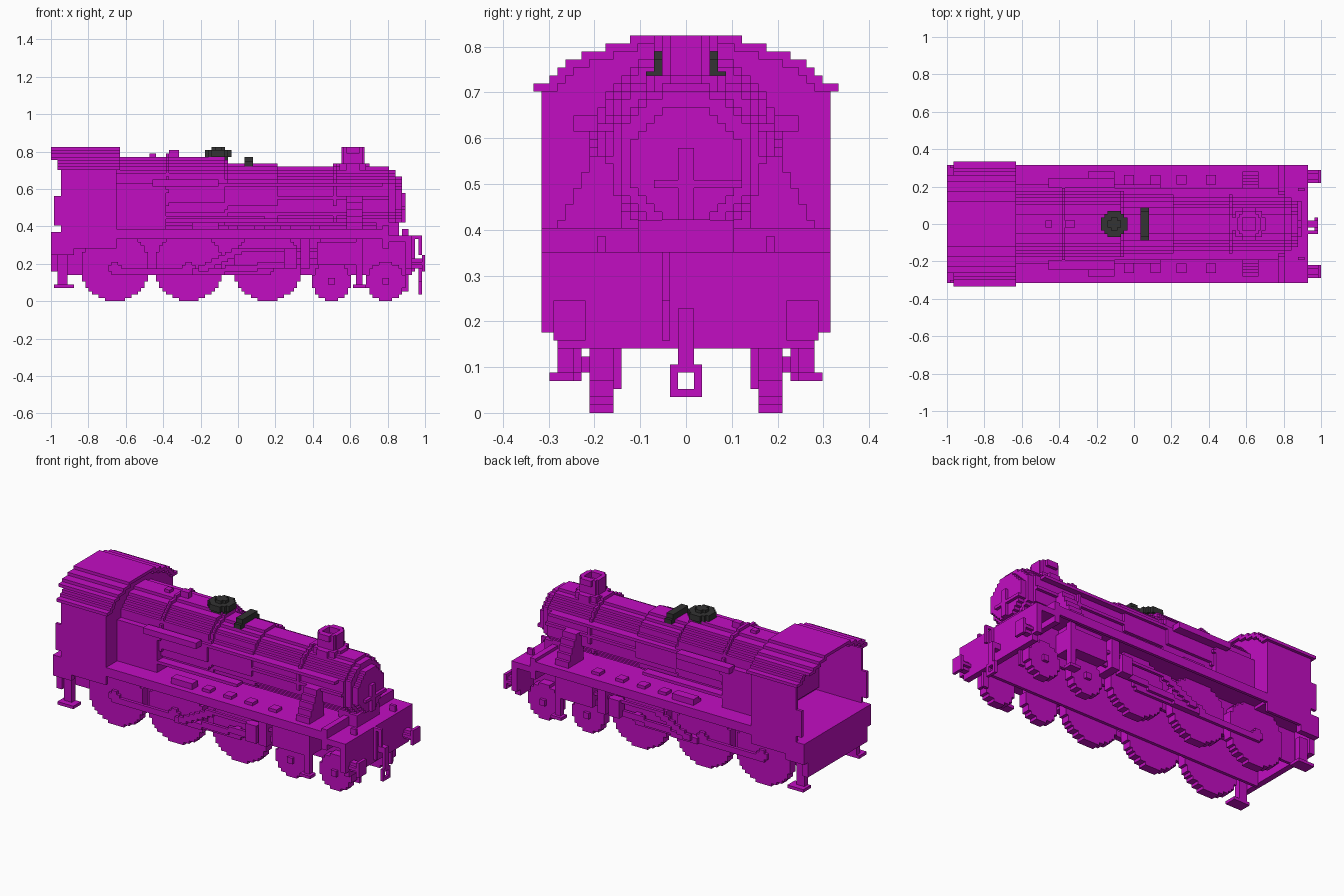
import bpy, bmesh, math

U = 2 / 114  # size of one cube cell; every part is placed in whole cells

cube = bpy.data.objects.get("Cube")
if cube:
    bpy.data.objects.remove(cube, do_unlink=True)


def material(name, red, green, blue):
    mat = bpy.data.materials.new(name)
    mat.use_nodes = True
    mat.diffuse_color = (red, green, blue, 1)
    mat.node_tree.nodes["Principled BSDF"].inputs["Base Color"].default_value = (red, green, blue, 1)
    return mat


magenta = material("magenta_paint", 0.54, 0.004, 0.54)
charcoal = material("charcoal", 0.033, 0.033, 0.033)


def finish(name, bm, mat):
    bmesh.ops.recalc_face_normals(bm, faces=bm.faces)
    bmesh.ops.scale(bm, vec=(U, U, U), verts=bm.verts)
    mesh = bpy.data.meshes.new(name)
    bm.to_mesh(mesh)
    bm.free()
    mesh.materials.append(mat)
    obj = bpy.data.objects.new(name, mesh)
    bpy.context.scene.collection.objects.link(obj)
    return obj


def box(name, x, y, z, mat=magenta, both=False):
    """Block from three (low, high) ranges, optionally repeated on the other side."""
    bm = bmesh.new()
    for side in ((1, -1) if both else (1,)):
        verts = bmesh.ops.create_cube(bm, size=1)["verts"]
        for v in verts:
            v.co = [(r[0] + r[1]) / 2 + c * (r[1] - r[0]) for c, r in zip(v.co, (x, y, z))]
            v.co.y *= side
    return finish(name, bm, mat)


def pair(name, x, y, z, mat=magenta):
    return box(name, x, y, z, mat, both=True)


def prism(name, rows, axis, mid, base, span, mat=magenta, both=False):
    """Extrude a stepped, symmetric outline given by the half width of each row."""
    right = []
    for i, w in enumerate(rows):
        for p in ((w, i), (w, i + 1)):
            if not right or right[-1] != p:
                right.append(p)
    outline = right + [(-w, h) for w, h in reversed(right)]
    place = {"x": lambda a, b, d: (d, mid[1] + a, base + b),
             "y": lambda a, b, d: (mid[0] + a, d, base + b),
             "z": lambda a, b, d: (mid[0] + a, mid[1] + b, d)}[axis]
    bm = bmesh.new()
    for side in ((1, -1) if both else (1,)):
        rings = []
        for d in span:
            ring = []
            for a, b in outline:
                p = place(a, b, d)
                ring.append(bm.verts.new((p[0], p[1] * side, p[2])))
            rings.append(ring)
            bm.faces.new(ring)
        for i in range(len(outline)):
            j = (i + 1) % len(outline)
            bm.faces.new((rings[0][i], rings[0][j], rings[1][j], rings[1][i]))
    return finish(name, bm, mat)


def circle(radius):
    count = round(radius * 2)
    return [max(1, round(math.sqrt(radius ** 2 - (i + 0.5 - radius) ** 2))) for i in range(count)]


def tube(name, radius, base, x):
    return prism(name, circle(radius), "x", (0, 0), base, x)


def post(name, radius, x, z, mat=magenta):
    return prism(name, circle(radius), "z", (x, -radius), 0, z, mat)


# Boiler, firebox and smokebox
prism("firebox", [12] * 14 + circle(11)[14:], "x", (0, 0), 22, (-37, -22))
tube("boiler_rear", 11, 22, (-22, -4))
tube("boiler_middle", 10, 22, (-4, 11))
tube("smokebox", 9.5, 22, (11, 46))
tube("smokebox_rim", 8.5, 23, (46, 48))
tube("smokebox_door", 7, 24, (48, 50))
box("door_bar", (50, 51), (-4, 7), (28, 29))
box("door_handle", (50, 51), (-1, 1), (24, 33))
for i, x in enumerate((-22, -4, 11, 29)):
    radius = (11.5, 10.5, 10, 10)[i]
    tube("boiler_band", radius, 22, (x, x + 1))
pair("handrail", (-26, -6), (11, 14), (35, 37))
pair("front_handrail", (-6, 44), (9, 11), (35, 36))
pair("boiler_pipe", (-36, 8), (9, 12), (25, 26))

# Chimney with a hollow cap
post("chimney_base", 5, 35, (40, 42))
post("chimney_stem", 2.5, 35, (41, 45))
pair("chimney_cap_side", (32, 38), (2, 3), (42, 47))
pair("chimney_lip_side", (33, 37), (3, 4), (45, 47))
for low, high in ((31.5, 33), (37, 38.5)):
    box("chimney_cap_end", (low, high), (-2, 2), (42, 47))

# Dark dome and valve cover
for radius, low, high in ((3, 43, 44), (4, 44, 46), (2, 46, 47)):
    post("dome", radius, -6, (low, high), charcoal)
box("valve_top", (2, 4.5), (-4, 4), (42, 44), charcoal)
pair("valve_side", (2, 4.5), (3, 5), (41, 42.5), charcoal)
box("whistle", (-27, -25), (-1, 1), (43, 45))
box("vent", (-37 + 0.5, -34), (-1, 1), (43, 44))
box("filler", (-21, -18), (-1, 1), (43, 46))

# Cab with an arched roof and open back
pair("cab_side", (-54, -37), (17, 18), (16, 40))
pair("cab_side_rear_edge", (-56, -54), (17, 18), (23, 32))
arch = [19, 17, 16, 15, 13, 10, 7]
prism("cab_front", [18] * 18 + arch[1:], "x", (0, 0), 22, (-38, -37))
for i, w in enumerate(arch):
    inner = arch[i + 1] - 1 if i + 1 < len(arch) else 0
    back = -55 if i < 3 else -57
    pair("cab_roof", (back, -36), (inner, w), (40 + i, 41 + i))
box("cab_floor", (-57, -37), (-18, 18), (19, 21))
box("rear_beam", (-57, -55), (-18, 18), (14, 19))
box("rear_beam_lower", (-57, -55), (-16, 16), (9, 14))
pair("rear_valance", (-55, -50), (16, 18), (14, 20))
pair("cab_step_post", (-55, -52), (13, 15), (5, 14))
pair("cab_step", (-56, -50), (13, 17), (4, 5))

# Running plate, frames and front platform
box("running_plate", (-37, 45), (-18, 18), (20, 22))
pair("plate_edge", (-37, 45), (17, 18), (19, 20))
pair("frame", (-55, 52), (8, 9), (8, 20))
box("front_platform", (44, 53), (-18, 18), (18, 20))
box("platform_riser", (44, 46), (-18, 18), (16, 23))
box("saddle", (42, 49), (-6, 6), (18, 24))
box("front_beam", (51, 53), (-18, 18), (10, 19))
box("front_beam_lower", (51, 53), (-16, 16), (8, 10))
pair("lamp_bracket", (50, 52), (10, 11), (19, 22))
for x in (-14, -3, 5, 13, 22):
    pair("plate_box", (x, x + 3), (12, 15), (22, 23))
pair("plate_tank", (-14, -6), (13, 16), (22, 24))

# Stepped steam pipes beside the smokebox
for i in range(5):
    pair("steam_pipe", (33, 38), (8, 16 - i), (22 + 2 * i, 24 + 2 * i))

# Wheels
for x in (-37.5, -15, 9):
    prism("driving_wheel", circle(10.5), "y", (x, 0), 0, (9, 12), both=True)
    prism("wheel_hub", circle(2), "y", (x, 0), 8, (12, 13), both=True)
for x in (28.5, 45):
    prism("leading_wheel", circle(6), "y", (x, 0), 0, (9, 12), both=True)
    prism("leading_hub", circle(1), "y", (x, 0), 5, (12, 13), both=True)

# Rods, cylinders and side gear
pair("coupling_rod", (-38, 10), (12, 13), (8, 10))
for i in range(8):
    x = -14 + i * 5
    pair("connecting_rod", (x, x + 5), (13, 14), (8 + i // 2, 10 + i // 2))
for i in range(6):
    pair("radius_rod", (-12 + i * 2, -9 + i * 2), (14, 15), (9 + i, 11 + i))
pair("slide_bar", (0, 24), (14, 15), (15, 16))
pair("crosshead", (14, 18), (13, 16), (10, 16))
pair("gear_bracket", (19, 22), (9, 16), (10, 20))
pair("cylinder", (24, 38), (9, 16), (11, 18))
pair("valve_chest", (25, 37), (9, 15), (18, 20))
pair("front_step_post", (36, 38), (14, 16), (5, 20))
pair("front_step", (35, 39), (14, 17), (4, 5))
pair("guard_iron", (50, 52), (8, 9), (3, 9))

# Buffers, coupling and hose
for name, radius, x in (("buffer_shank", 1.5, (53, 56)), ("buffer_head", 2.5, (56, 57))):
    prism(name, circle(radius), "x", (0, 14.5), 11.5 - radius, x, both=True)
box("hook", (53, 56), (-1, 1), (11, 13))
box("chain_link", (55, 56), (-1, 1), (6, 12))
pair("shackle_side", (55, 56), (1, 2), (2, 6))
for z in (2, 5):
    box("shackle_bar", (55, 56), (-2, 2), (z, z + 1))
box("hose_stand", (53, 54), (-3, -2), (9, 20))
box("hose_top", (53, 56), (-3, -2), (19, 20))
box("hose_drop", (55, 56), (-3, -2), (14, 19))
